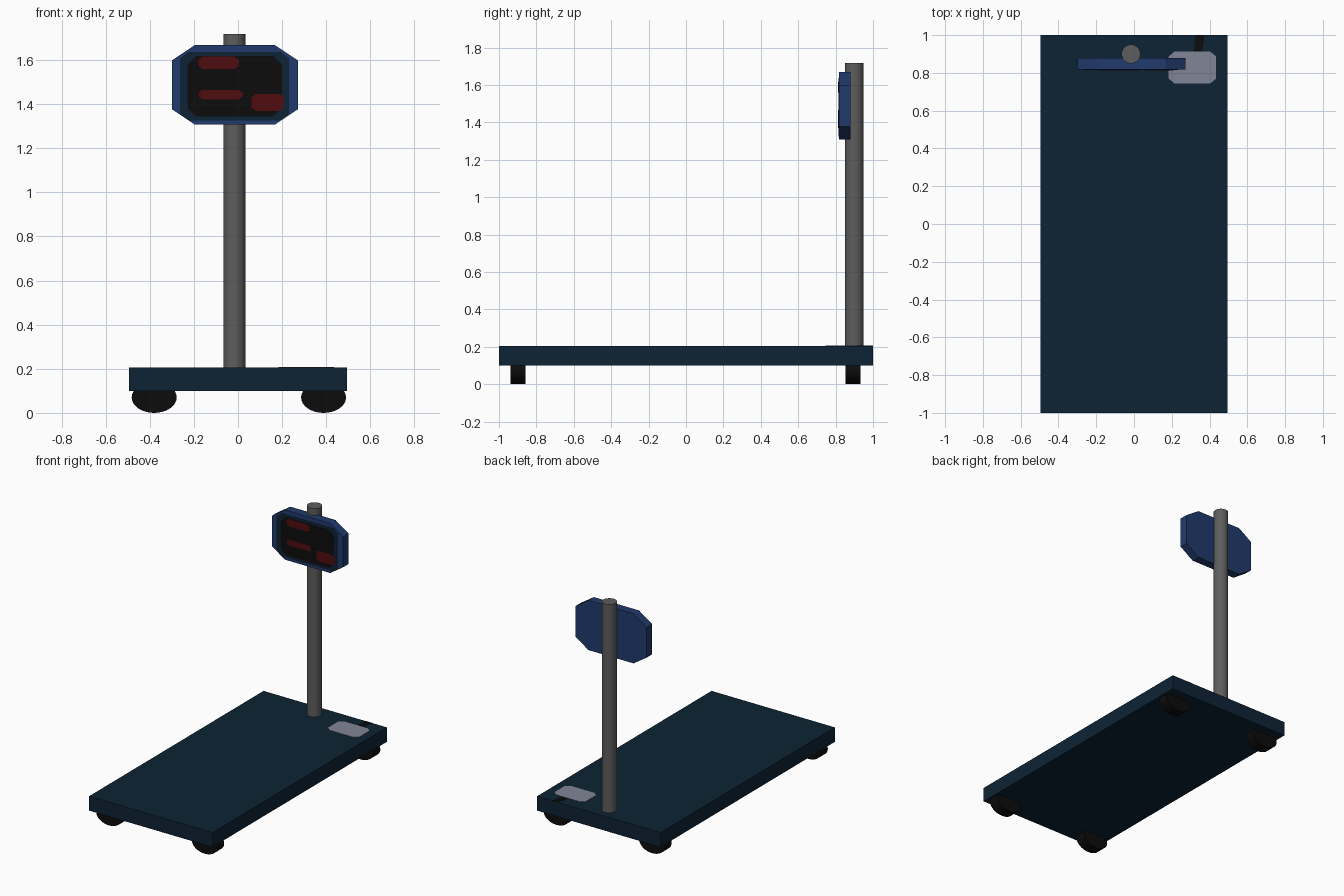
import bpy, bmesh, math

if "Cube" in bpy.data.objects:
    bpy.data.objects.remove(bpy.data.objects["Cube"])


def mat(name, rgb):
    m = bpy.data.materials.new(name)
    m.diffuse_color = (*rgb, 1)
    m.use_nodes = True
    m.node_tree.nodes["Principled BSDF"].inputs["Base Color"].default_value = m.diffuse_color
    return m


NAVY = mat("dark navy", (0.0043, 0.0168, 0.035))
BLUE = mat("housing blue", (0.0152, 0.043, 0.15))
GREY = mat("pole grey", (0.11, 0.11, 0.11))
LIGHT = mat("plate grey", (0.22, 0.24, 0.31))
BLACK = mat("black", (0.0035, 0.0035, 0.0035))
RED = mat("display red", (0.08, 0.004, 0.005))


def prism(name, pts, axis, lo, hi, material, smooth=False):
    """Extrude a 2D outline along y (outline is x,z) or z (outline is x,y)."""
    place = (lambda u, v, w: (u, w, v)) if axis == 'y' else (lambda u, v, w: (u, v, w))
    bm = bmesh.new()
    face = bm.faces.new([bm.verts.new(place(u, v, lo)) for u, v in pts])
    ext = bmesh.ops.extrude_face_region(bm, geom=[face])
    moved = [g for g in ext["geom"] if isinstance(g, bmesh.types.BMVert)]
    bmesh.ops.translate(bm, verts=moved, vec=place(0, 0, hi - lo))
    bmesh.ops.recalc_face_normals(bm, faces=bm.faces)
    me = bpy.data.meshes.new(name)
    bm.to_mesh(me)
    bm.free()
    me.materials.append(material)
    ob = bpy.data.objects.new(name, me)
    bpy.context.collection.objects.link(ob)
    if smooth:
        bpy.ops.object.select_all(action='DESELECT')
        ob.select_set(True)
        bpy.context.view_layer.objects.active = ob
        bpy.ops.object.shade_smooth_by_angle(angle=math.radians(40))
    return ob


def rect(x0, x1, y0, y1, cx=0.0, cy=0.0):
    """Rectangle outline with cut corners of size cx by cy."""
    if cx == 0:
        return [(x0, y0), (x1, y0), (x1, y1), (x0, y1)]
    return [(x0 + cx, y0), (x1 - cx, y0), (x1, y0 + cy), (x1, y1 - cy),
            (x1 - cx, y1), (x0 + cx, y1), (x0, y1 - cy), (x0, y0 + cy)]


def ellipse(cx, cy, rx, ry, n=32):
    return [(cx + rx * math.cos(2 * math.pi * i / n),
             cy + ry * math.sin(2 * math.pi * i / n)) for i in range(n)]


# Weighing platform
prism("platform", rect(-0.495, 0.495, -1, 1), 'z', 0.1, 0.205, NAVY)

# Four flattened wheels under the platform
for side, x in (("left", -0.38), ("right", 0.388)):
    for end, y in (("front", -0.898), ("back", 0.893)):
        prism(f"wheel_{end}_{side}", ellipse(x, 0.07, 0.102, 0.07), 'y',
              y - 0.04, y + 0.04, BLACK, True)

# Upright pole
prism("pole", ellipse(-0.016, 0.9, 0.05, 0.05), 'z', 0.2, 1.717, GREY, True)

# Octagonal display housing
prism("display_housing", rect(-0.3, 0.272, 1.307, 1.668, 0.105, 0.07), 'y',
      0.818, 0.88, BLUE)

# Screen: dark border, black panel and red readouts as thin plates
prism("screen_border", rect(-0.262, 0.232, 1.325, 1.637, 0.04, 0.03), 'y',
      0.816, 0.82, NAVY)
prism("screen_panel", rect(-0.23, 0.2, 1.343, 1.618, 0.04, 0.04), 'y',
      0.8145, 0.82, BLACK)
readouts = [(-0.18, 0.004, 1.56, 1.615), (-0.18, 0.022, 1.422, 1.465),
            (0.062, 0.208, 1.37, 1.447)]
for i, (x0, x1, z0, z1) in enumerate(readouts):
    prism(f"readout_{i + 1}", rect(x0, x1, z0, z1, 0.018, 0.015), 'y',
          0.813, 0.82, RED)

# Light label plate and dark strip on the platform top
prism("top_plate", rect(0.183, 0.435, 0.745, 0.912, 0.03, 0.025), 'z',
      0.203, 0.207, LIGHT)
prism("top_strip", [(0.315, 0.905), (0.36, 0.905), (0.374, 1.0), (0.325, 1.0)],
      'z', 0.203, 0.2065, BLACK)
